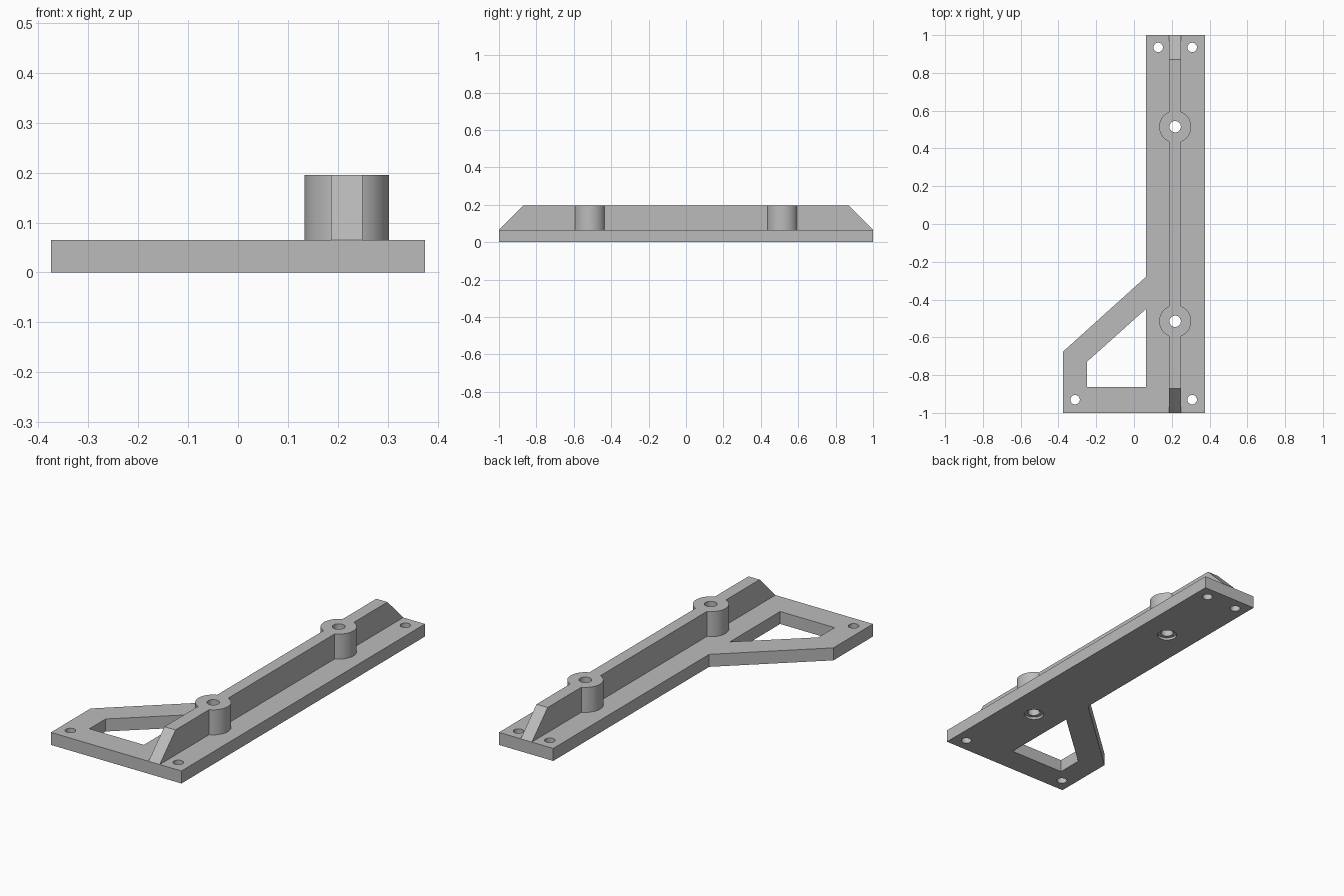
import bpy, bmesh, math
from mathutils import Vector

cube = bpy.data.objects.get("Cube")
if cube:
    bpy.data.objects.remove(cube, do_unlink=True)

BASE_TOP, TOP = 0.065, 0.195
RIB_X, BOSS_Y = 0.218, 0.515

# Single grey material
grey = bpy.data.materials.new("light grey")
grey.use_nodes = True
colour = (0.5, 0.5, 0.5, 1)
grey.diffuse_color = colour
grey.node_tree.nodes["Principled BSDF"].inputs["Base Color"].default_value = colour


def prism(name, outline, direction):
    """Extrude a flat outline of 3D points along a direction."""
    bm = bmesh.new()
    face = bm.faces.new([bm.verts.new(p) for p in outline])
    moved = bmesh.ops.extrude_face_region(bm, geom=[face])["geom"]
    verts = [v for v in moved if isinstance(v, bmesh.types.BMVert)]
    bmesh.ops.translate(bm, verts=verts, vec=Vector(direction))
    bmesh.ops.recalc_face_normals(bm, faces=bm.faces)
    mesh = bpy.data.meshes.new(name)
    bm.to_mesh(mesh)
    bm.free()
    mesh.materials.append(grey)
    obj = bpy.data.objects.new(name, mesh)
    bpy.context.collection.objects.link(obj)
    return obj


def cylinder(name, x, y, radius, z0, z1, sides=48):
    ring = [(x + radius * math.cos(math.tau * i / sides),
             y + radius * math.sin(math.tau * i / sides), z0) for i in range(sides)]
    return prism(name, ring, (0, 0, z1 - z0))


def combine(target, tool, operation):
    """Apply one exact boolean and discard the tool."""
    bpy.context.view_layer.objects.active = target
    mod = target.modifiers.new("boolean", 'BOOLEAN')
    mod.operation, mod.solver, mod.object = operation, 'EXACT', tool
    bpy.ops.object.modifier_apply(modifier=mod.name)
    bpy.data.objects.remove(tool, do_unlink=True)


# Base plate with its side bracket
outline = [(-0.375, -1), (0.375, -1), (0.375, 1), (0.063, 1), (0.063, -0.28), (-0.375, -0.675)]
plate = prism("base_plate", [(x, y, 0) for x, y in outline], (0, 0, BASE_TOP))

# Bracket window
window = [(-0.25, -0.863), (0.063, -0.863), (0.063, -0.45), (-0.25, -0.73)]
combine(plate, prism("window_cutter", [(x, y, -0.1) for x, y in window], (0, 0, 0.3)), 'DIFFERENCE')

# Corner screw holes
for x, y in [(0.128, 0.935), (0.308, 0.935), (0.308, -0.93), (-0.312, -0.93)]:
    combine(plate, cylinder("screw_cutter", x, y, 0.025, -0.1, 0.2), 'DIFFERENCE')

# Central rib with sloped ends
profile = [(-1, BASE_TOP), (1, BASE_TOP), (0.87, TOP), (-0.87, TOP)]
rib = prism("rib_with_bosses", [(RIB_X - 0.032, y, z) for y, z in profile], (0.064, 0, 0))

# Round bosses, bored through, with a shallow recess underneath
for y in (-BOSS_Y, BOSS_Y):
    combine(rib, cylinder("boss", RIB_X, y, 0.085, BASE_TOP, TOP), 'UNION')
    for part in (rib, plate):
        combine(part, cylinder("bore_cutter", RIB_X, y, 0.03, -0.1, 0.3), 'DIFFERENCE')
    combine(plate, cylinder("recess_cutter", RIB_X, y, 0.048, -0.1, 0.012), 'DIFFERENCE')

# Smooth round walls, sharp edges elsewhere
for part in (plate, rib):
    bpy.ops.object.select_all(action='DESELECT')
    part.select_set(True)
    bpy.context.view_layer.objects.active = part
    bpy.ops.object.shade_smooth_by_angle(angle=math.radians(30))
